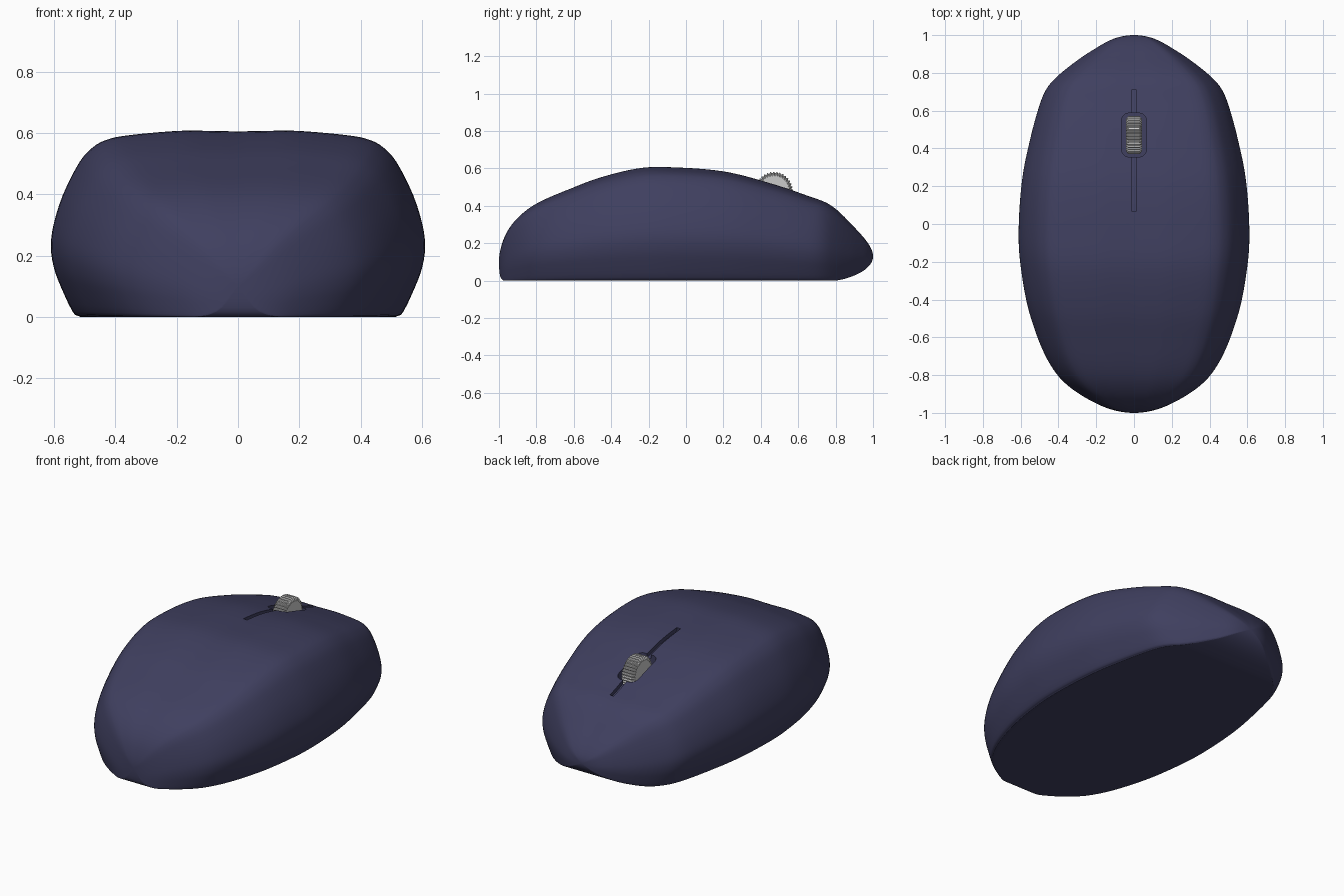
import bpy, bmesh, math

if "Cube" in bpy.data.objects:
    bpy.data.objects.remove(bpy.data.objects["Cube"])


def spline(pts, x):
    """Smooth interpolation through (key, value) points."""
    n = len(pts)
    i = max(0, min(n - 2, sum(p[0] <= x for p in pts) - 1))

    def slope(k):
        a, b = pts[max(k - 1, 0)], pts[min(k + 1, n - 1)]
        return (b[1] - a[1]) / (b[0] - a[0])
    (x0, y0), (x1, y1) = pts[i], pts[i + 1]
    d = x1 - x0
    s = (x - x0) / d
    return ((2*s**3 - 3*s*s + 1) * y0 + (s**3 - 2*s*s + s) * d * slope(i)
            + (3*s*s - 2*s**3) * y1 + (s**3 - s*s) * d * slope(i + 1))


def by_angle(pts):
    """Key a length profile by angle so the rounded ends stay smooth."""
    return [(math.acos(-y), v) for y, v in pts]


def loft(name, rings, cap=True):
    bm = bmesh.new()
    rows = [[bm.verts.new(p) for p in r] for r in rings]
    n = len(rows[0])
    for a, b in zip(rows, rows[1:]):
        for i in range(n):
            j = (i + 1) % n
            bm.faces.new((a[i], a[j], b[j], b[i]))
    if cap:
        bm.faces.new(rows[0])
        bm.faces.new(rows[-1])
    bmesh.ops.remove_doubles(bm, verts=bm.verts, dist=1e-5)
    bmesh.ops.recalc_face_normals(bm, faces=bm.faces)
    me = bpy.data.meshes.new(name)
    bm.to_mesh(me)
    bm.free()
    ob = bpy.data.objects.new(name, me)
    bpy.context.collection.objects.link(ob)
    return ob


def activate(ob):
    bpy.ops.object.select_all(action='DESELECT')
    ob.select_set(True)
    bpy.context.view_layer.objects.active = ob


# Body profiles along the length: half width, top height, underside height
WIDTH = by_angle([(-1, 0), (-.95, .2), (-.8, .405), (-.5, .545), (-.2, .603), (0, .61),
                  (.25, .59), (.46, .547), (.62, .503), (.7, .472), (.75, .438), (.8, .385),
                  (.87, .295), (.935, .195), (.985, .095), (1, 0)])
TOP = by_angle([(-1, .1), (-.99, .175), (-.96, .255), (-.9, .335), (-.81, .405), (-.62, .49),
                (-.46, .55), (-.25, .6), (-.1, .606), (.2, .583), (.45, .52), (.65, .453),
                (.77, .405), (.9, .285), (.973, .2), (1, .13)])
UNDER = by_angle([(-1, .1), (-.995, .03), (-.985, .008), (-.97, 0), (0, 0), (.7, 0), (.8, 0),
                  (.905, .03), (.975, .075), (1, .13)])
# Half cross-section, underside centre to top centre
SECTION = [(0, 0), (.4, 0), (.8, 0), (.85, .004), (.885, .03), (.95, .17), (.985, .27),
           (1, .38), (.985, .5), (.935, .66), (.85, .83), (.78, .91), (.71, .95),
           (.6, .975), (.33, 1), (.15, 1), (0, .997)]

sx = [(i, p[0]) for i, p in enumerate(SECTION)]
sz = [(i, p[1]) for i, p in enumerate(SECTION)]
half = [(spline(sx, i / 3), max(0, spline(sz, i / 3))) for i in range(49)]
section = half + [(-x, z) for x, z in half[-2:0:-1]]

rings = []
for k in range(97):
    t = math.pi * k / 96
    w, h, b = spline(WIDTH, t), spline(TOP, t), max(0, spline(UNDER, t))
    rings.append([(w * x, -math.cos(t), b + (h - b) * z) for x, z in section])
body = loft("mouse_body", rings, cap=False)

# Cutter for the thin button seam, following the top surface
ys = [.07 + .64 * i / 24 for i in range(25)]
outline = ([(y, spline(TOP, math.acos(-y)) - .025) for y in ys]
           + [(y, .75) for y in reversed(ys)])
seam = loft("seam_cutter", [[(x, y, z) for y, z in outline] for x in (-.013, .013)])

# Cutter for the rounded wheel well
WHEEL_Y, WHEEL_Z = .471, .482
well_outline = []
for i in range(32):
    a = 2 * math.pi * (i + .5) / 32
    cx, cy = math.copysign(.026, math.cos(a)), math.copysign(.076, math.sin(a))
    well_outline.append((cx + .04 * math.cos(a), WHEEL_Y + cy + .04 * math.sin(a)))
well = loft("well_cutter", [[(x, y, z) for x, y in well_outline] for z in (.42, .8)])

for cutter in (seam, well):
    cutter.hide_render = True
    mod = body.modifiers.new("cut", 'BOOLEAN')
    mod.operation, mod.solver, mod.object = 'DIFFERENCE', 'EXACT', cutter
    activate(body)
    bpy.ops.object.modifier_apply(modifier=mod.name)
    bpy.data.objects.remove(cutter)

navy = bpy.data.materials.new("navy_shell")
navy.diffuse_color = (.05, .05, .115, 1)
navy.use_nodes = True
navy.node_tree.nodes["Principled BSDF"].inputs["Base Color"].default_value = navy.diffuse_color
body.data.materials.clear()
body.data.materials.append(navy)
activate(body)
bpy.ops.object.shade_smooth_by_angle(angle=math.radians(40))

# Scroll wheel with ridged rim and chamfered sides
TEETH = 36
wheel_rings = []
for x, r in ((-.043, .086), (-.03, .1), (.03, .1), (.043, .086)):
    ring = []
    for i in range(TEETH * 4):
        a = 2 * math.pi * i / (TEETH * 4)
        rr = r if i % 4 < 2 else r - .007
        ring.append((x, WHEEL_Y + rr * math.cos(a), WHEEL_Z + rr * math.sin(a)))
    wheel_rings.append(ring)
loft("scroll_wheel", wheel_rings)
